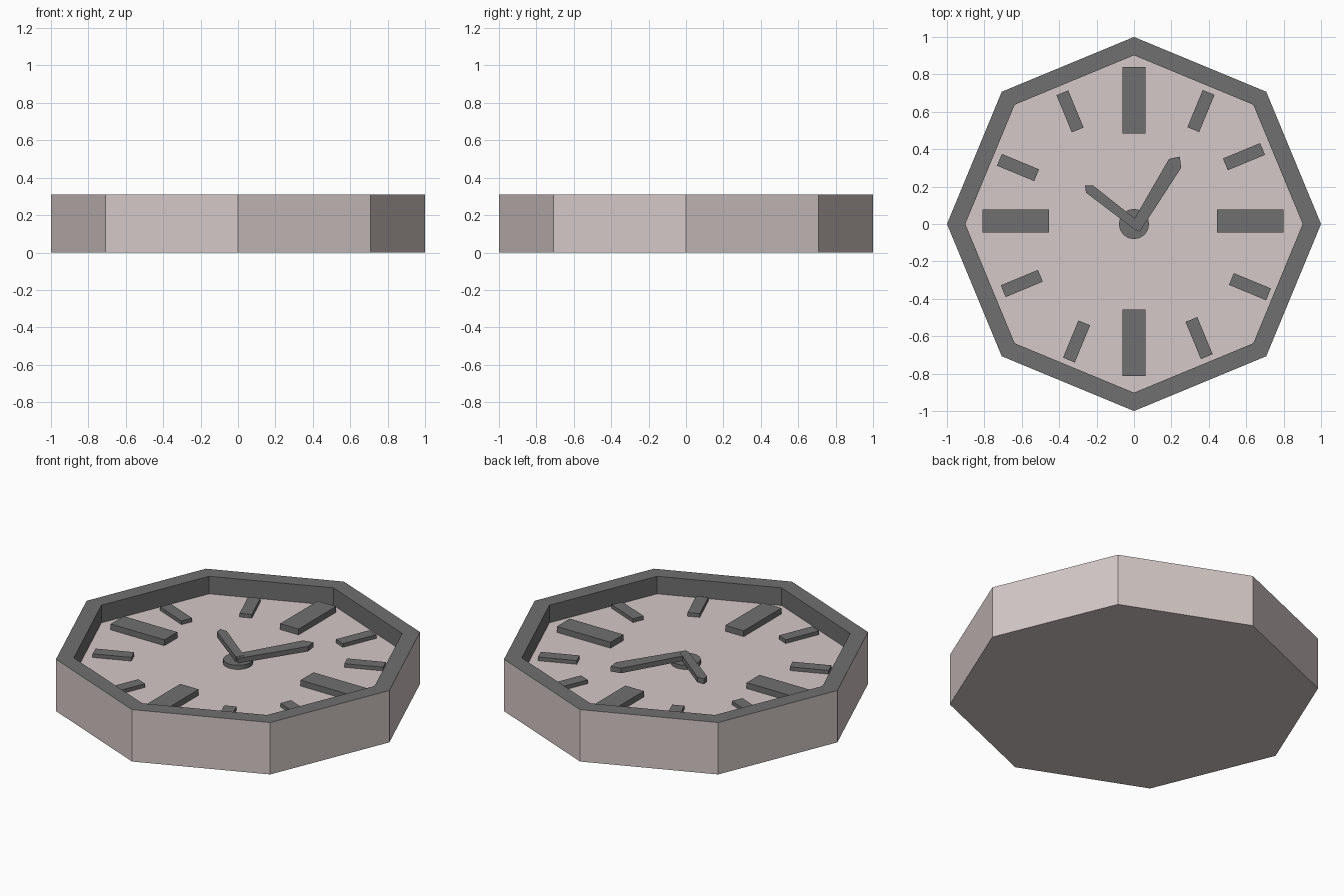
import bpy, bmesh
from math import cos, sin, pi, radians

if "Cube" in bpy.data.objects:
    bpy.data.objects.remove(bpy.data.objects["Cube"])


def material(name, rgb):
    m = bpy.data.materials.new(name)
    m.diffuse_color = (*rgb, 1)
    m.use_nodes = True
    m.node_tree.nodes["Principled BSDF"].inputs["Base Color"].default_value = m.diffuse_color
    return m


PINK = material("pale_pink", (0.66, 0.58, 0.57))
DARK = material("dark_grey", (0.16, 0.16, 0.16))
FLOOR, TOP = 0.205, 0.31


def finish(name, bm, mats):
    bmesh.ops.recalc_face_normals(bm, faces=bm.faces)
    me = bpy.data.meshes.new(name)
    bm.to_mesh(me)
    bm.free()
    for m in mats:
        me.materials.append(m)
    ob = bpy.data.objects.new(name, me)
    bpy.context.collection.objects.link(ob)
    return ob


def ring(n, r):
    return [(r * cos(2 * pi * i / n), r * sin(2 * pi * i / n)) for i in range(n)]


def slab(name, outline, z0, z1):
    """Flat outline extruded from z0 to z1."""
    bm = bmesh.new()
    low, high = [[bm.verts.new((x, y, z)) for x, y in outline] for z in (z0, z1)]
    bm.faces.new(low)
    bm.faces.new(high)
    n = len(outline)
    for i in range(n):
        j = (i + 1) % n
        bm.faces.new((low[i], low[j], high[j], high[i]))
    return finish(name, bm, [DARK])


def marker(name, x, y, length, width, angle, height):
    c, s = cos(radians(angle)), sin(radians(angle))
    l, w = length / 2, width / 2
    pts = [(x + u * c - v * s, y + u * s + v * c)
           for u, v in ((-l, -w), (l, -w), (l, w), (-l, w))]
    slab(name, pts, FLOOR - 0.01, FLOOR + height)


# Octagonal case: pink outside and dial, dark rim and inner wall
bm = bmesh.new()
loops = [[bm.verts.new((x, y, z)) for x, y in ring(8, r)]
         for r, z in ((1, 0), (1, TOP), (0.902, TOP), (0.902, FLOOR))]
bm.faces.new(loops[0])
bm.faces.new(loops[-1])
for k in range(3):
    for i in range(8):
        j = (i + 1) % 8
        f = bm.faces.new((loops[k][i], loops[k][j], loops[k + 1][j], loops[k + 1][i]))
        f.material_index = int(k > 0)
finish("clock_case", bm, [PINK, DARK])

# Large quarter-hour markers
for hour, x, y, a in ((12, 0, 0.662, 90), (3, 0.622, 0.016, 0),
                      (6, 0, -0.635, 90), (9, -0.632, 0.016, 0)):
    marker(f"hour_marker_{hour}", x, y, 0.355, 0.122, a, 0.035)

# Small hour markers
for hour, x, y, a in ((1, 0.358, 0.604, 67.5), (2, 0.588, 0.36, 22.5),
                      (4, 0.62, -0.335, -22.5), (5, 0.348, -0.61, -67.5),
                      (7, -0.307, -0.628, 67.5), (8, -0.60, -0.318, 22.5),
                      (10, -0.62, 0.302, -22.5), (11, -0.342, 0.602, -67.5)):
    marker(f"hour_marker_{hour}", x, y, 0.215, 0.068, a, 0.022)

# Hub and hands
slab("hub", ring(32, 0.08), FLOOR - 0.01, 0.23)
slab("minute_hand", [(-0.02, -0.01), (0.03, -0.042), (0.252, 0.30),
                     (0.245, 0.36), (0.187, 0.348)], 0.228, 0.258)
slab("hour_hand", [(0.01, -0.035), (0.038, 0.003), (-0.219, 0.206),
                   (-0.262, 0.206), (-0.257, 0.168)], 0.228, 0.26)
